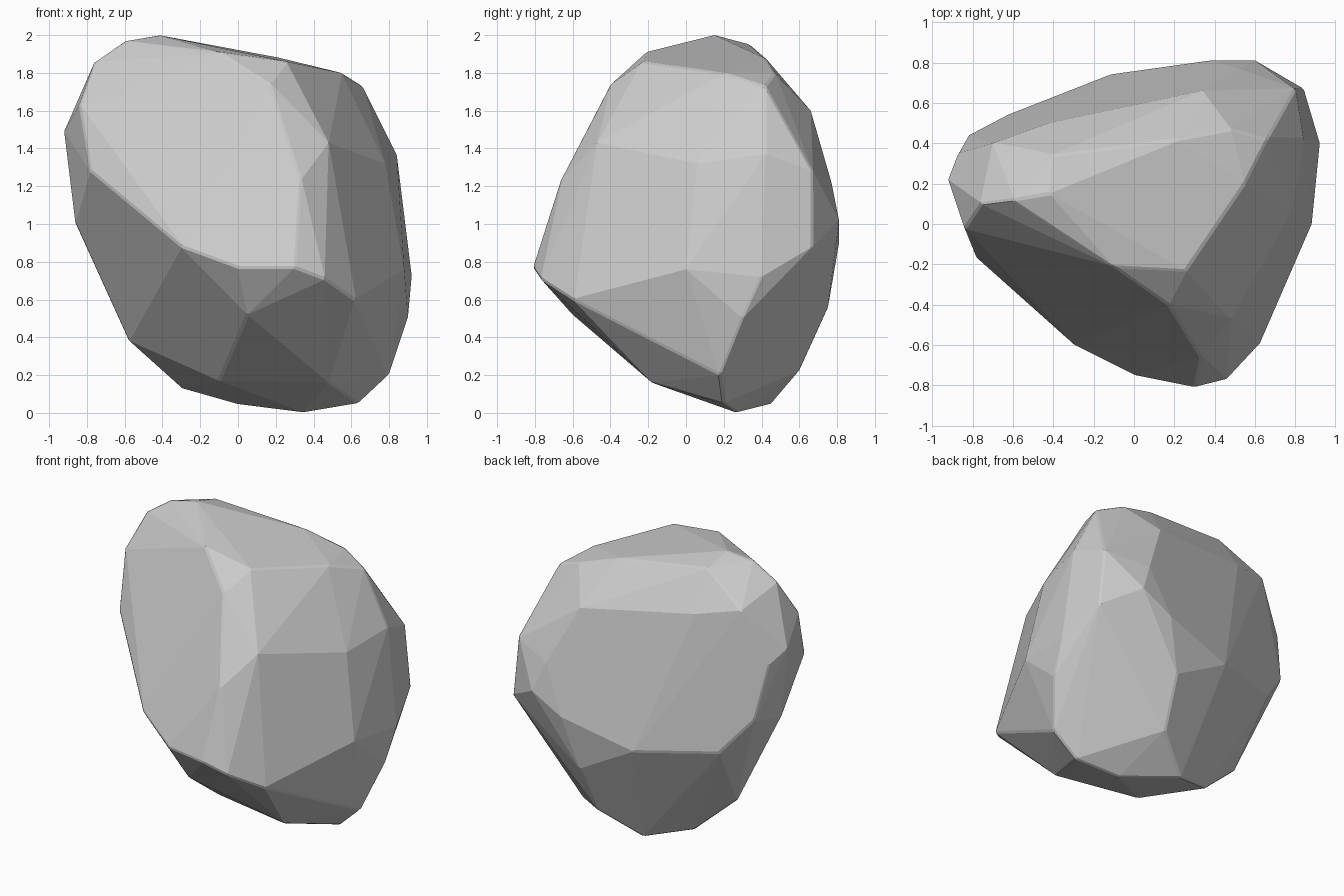
import bpy, bmesh

# Key corner points of the boulder
corners = [
    # crown
    (-.42, .15, 2), (-.6, .12, 1.97), (-.1, -.21, 1.91), (.26, -.23, 1.86), (-.4, .34, 1.95),
    (.22, .42, 1.88), (.55, .2, 1.8), (.48, .47, 1.8), (-.76, .1, 1.86), (.66, .42, 1.73),
    # left corner and back face
    (-.92, .22, 1.49), (-.84, -.02, 1.63), (-.87, .35, 1.41), (-.7, .4, 1.76), (-.42, .5, 1.7),
    (.34, .66, 1.6), (.52, .77, 1.22), (.38, .81, .9), (.6, .81, 1.02), (-.12, .74, .77),
    (-.63, .54, .82), (-.82, .44, 1.05),
    # right face
    (.8, .67, 1.28), (.84, .67, .88), (.92, .4, .72), (.84, .42, 1.37), (.78, .06, 1.32),
    (.88, 0, .76),
    # front face and its lower ridge
    (.17, -.4, 1.74), (.33, -.66, 1.24), (-.78, -.17, 1.28), (-.3, -.6, .88), (0, -.75, .77),
    (.3, -.81, .77), (.46, -.77, .71), (.62, -.6, .6), (.48, -.47, 1.43),
    # underside
    (-.86, .2, 1), (-.58, .27, .38), (-.3, .34, .13), (0, .45, .045), (.35, .27, 0),
    (.64, .2, .05), (.8, .18, .2), (.9, .3, .5), (.25, .6, .22), (.28, .75, .55),
    (.48, -.18, .16), (-.1, -.08, .17), (.05, -.6, .52),
]

# Faceted convex boulder
bm = bmesh.new()
for point in corners:
    bm.verts.new(point)
bmesh.ops.convex_hull(bm, input=bm.verts[:])
bmesh.ops.delete(bm, geom=[v for v in bm.verts if not v.link_faces], context='VERTS')
# Merge nearly coplanar triangles into broad facets
bmesh.ops.dissolve_limit(bm, angle_limit=0.05, verts=bm.verts[:], edges=bm.edges[:])
bmesh.ops.recalc_face_normals(bm, faces=bm.faces[:])
mesh = bpy.data.meshes.new("boulder")
bm.to_mesh(mesh)
bm.free()
boulder = bpy.data.objects.new("boulder", mesh)
bpy.context.collection.objects.link(boulder)

# Slightly worn edges
bevel = boulder.modifiers.new("worn_edges", 'BEVEL')
bevel.width = 0.01
bevel.segments = 1
bevel.limit_method = 'ANGLE'
bevel.angle_limit = 0.5
